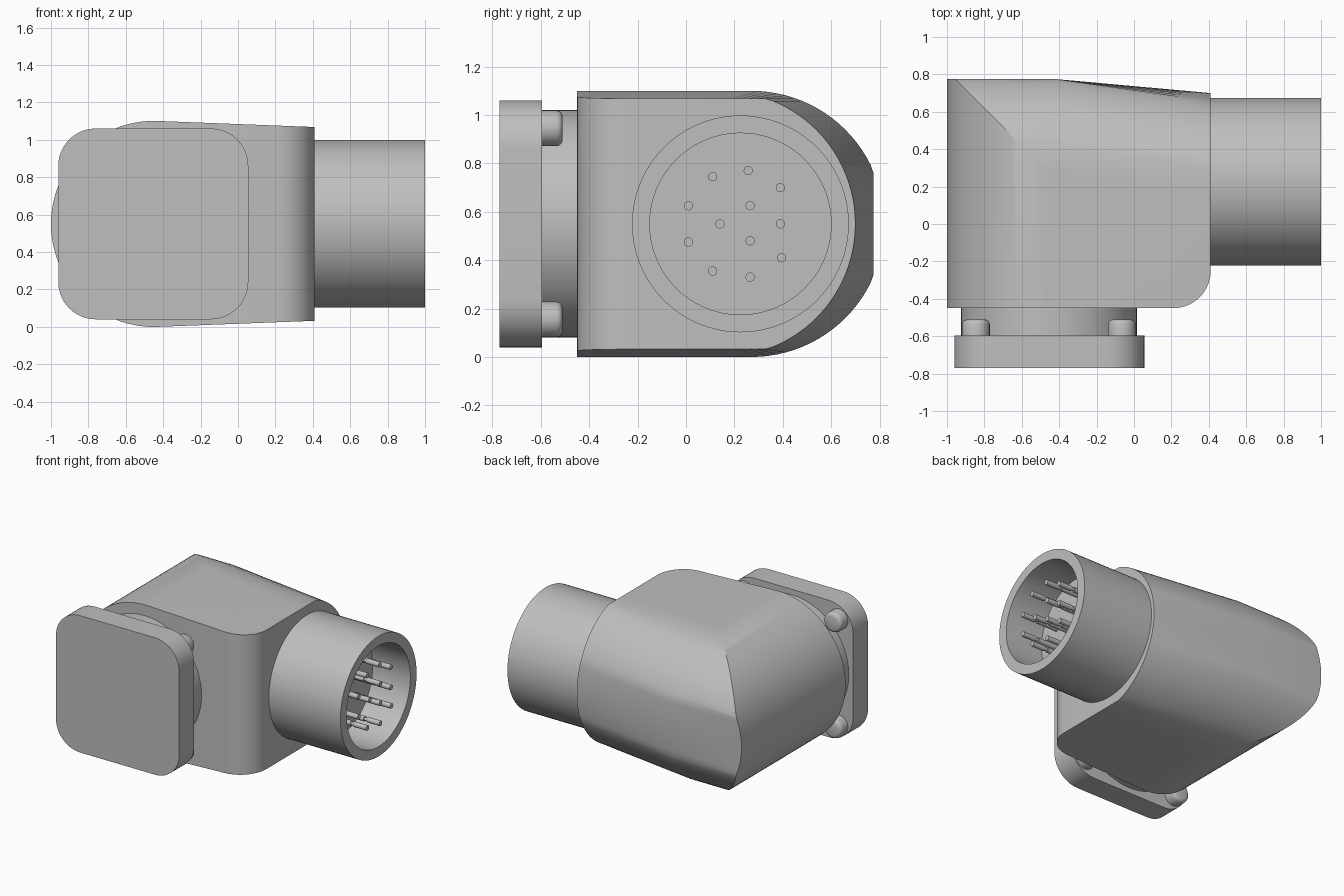
import bpy, bmesh
from math import sin, cos, pi
from mathutils import Vector

old = bpy.data.objects.get("Cube")
if old:
    bpy.data.objects.remove(old, do_unlink=True)

grey = bpy.data.materials.new("plain grey")
grey.use_nodes = True
colour = (0.52, 0.52, 0.52, 1)
grey.diffuse_color = colour
grey.node_tree.nodes["Principled BSDF"].inputs["Base Color"].default_value = colour
MID_Z = 0.55


def finish(name, bm):
    bmesh.ops.recalc_face_normals(bm, faces=bm.faces[:])
    mesh = bpy.data.meshes.new(name)
    bm.to_mesh(mesh)
    bm.free()
    ob = bpy.data.objects.new(name, mesh)
    bpy.context.collection.objects.link(ob)
    mesh.materials.append(grey)
    return ob


def smooth(ob, angle=0.5):
    bpy.ops.object.select_all(action='DESELECT')
    ob.select_set(True)
    bpy.context.view_layer.objects.active = ob
    bpy.ops.object.shade_smooth_by_angle(angle=angle)


def loft(sections):
    """Closed solid through rings of equal point count."""
    bm = bmesh.new()
    rings = [[bm.verts.new(p) for p in ring] for ring in sections]
    for a, b in zip(rings, rings[1:]):
        for i in range(len(a)):
            j = (i + 1) % len(a)
            bm.faces.new((a[i], a[j], b[j], b[i]))
    bm.faces.new(rings[0])
    bm.faces.new(rings[-1])
    return bm


def turned(name, profile, axis, centre, n=64):
    """Lathe (position, radius) pairs around the x or y axis."""
    rings = []
    for p, r in profile:
        ring = []
        for i in range(n):
            a = 2 * pi * i / n
            u, v = r * cos(a), r * sin(a)
            offset = (p, u, v) if axis == "x" else (u, p, v)
            ring.append(Vector(centre) + Vector(offset))
        rings.append(ring)
    ob = finish(name, loft(rings))
    smooth(ob)
    return ob


# Elbow body: D-shaped loft along x, trimmed by a round-ended solid along y
def body_section(x, centre_y, back, half):
    ring = [(x, -0.45, MID_Z - half)]
    for i in range(49):
        a = -pi / 2 + pi * i / 48
        y = min(centre_y + 0.55 * cos(a), back)
        z = max(-half, min(half, 0.55 * sin(a)))
        ring.append((x, y, MID_Z + z))
    ring.append((x, -0.45, MID_Z + half))
    return ring


bm = loft([body_section(-1.1, 0.27, 0.775, 0.55),
           body_section(-0.42, 0.27, 0.775, 0.55),
           body_section(0.41, 0.15, 0.775, 0.518)])
corner = [e for e in bm.edges
          if all(v.co.x > 0.4 and v.co.y < -0.44 for v in e.verts)]
bmesh.ops.bevel(bm, geom=corner, offset=0.2, segments=10, profile=0.5,
                affect='EDGES')
body = finish("elbow_body", bm)

end = [(-0.449 - 0.551 * cos(a), MID_Z + 0.551 * sin(a))
       for a in (-pi / 2 + pi * i / 48 for i in range(49))]
end += [(0.6, 1.2), (0.6, -0.1)]
trim = finish("body_trim", loft([[(x, y, z) for x, z in end] for y in (-0.7, 0.9)]))
trim.hide_render = True
cut = body.modifiers.new("trim", 'BOOLEAN')
cut.operation = 'INTERSECT'
cut.solver = 'EXACT'
cut.object = trim
bpy.context.view_layer.objects.active = body
bpy.ops.object.modifier_apply(modifier=cut.name)
bpy.data.objects.remove(trim, do_unlink=True)
smooth(body)

# Round neck and square mounting flange
turned("flange_neck", [(-0.62, 0.47), (-0.44, 0.47)], "y", (-0.455, 0, MID_Z))

outline = []
for k, (sx, sz) in enumerate(((1, 1), (-1, 1), (-1, -1), (1, -1))):
    for i in range(13):
        a = pi / 2 * (k + i / 12)
        outline.append((-0.453 + sx * 0.308 + 0.2 * cos(a),
                        MID_Z + sz * 0.31 + 0.2 * sin(a)))
flange = finish("mounting_flange",
                loft([[(x, y, z) for x, z in outline] for y in (-0.77, -0.595)]))
smooth(flange)

# Rounded screw heads at the flange corners
for x in (-0.845, -0.065):
    for z in (0.155, 0.945):
        turned("flange_screw", [(-0.6, 0.074), (-0.535, 0.074), (-0.522, 0.07),
                                (-0.514, 0.062), (-0.51, 0.05)],
               "y", (x, 0, z), 32)

# Hollow connector barrel with its contact floor
AXIS_Y = 0.225
turned("connector_barrel", [(0.4, 0.448), (1.0, 0.448), (1.0, 0.375), (0.69, 0.375)],
       "x", (0, AXIS_Y, MID_Z), 96)

# Contact pins, each with a narrow groove
pins = [(0.11, 0.745), (0.257, 0.77), (0.39, 0.7), (0.01, 0.625), (0.265, 0.625),
        (0.14, 0.55), (0.39, 0.55), (0.01, 0.475), (0.265, 0.48),
        (0.11, 0.355), (0.265, 0.33), (0.395, 0.41)]
for y, z in pins:
    turned("contact_pin", [(0.68, 0.019), (0.86, 0.019), (0.86, 0.012),
                           (0.885, 0.012), (0.885, 0.019), (0.99, 0.019)],
           "x", (0, y, z), 16)
